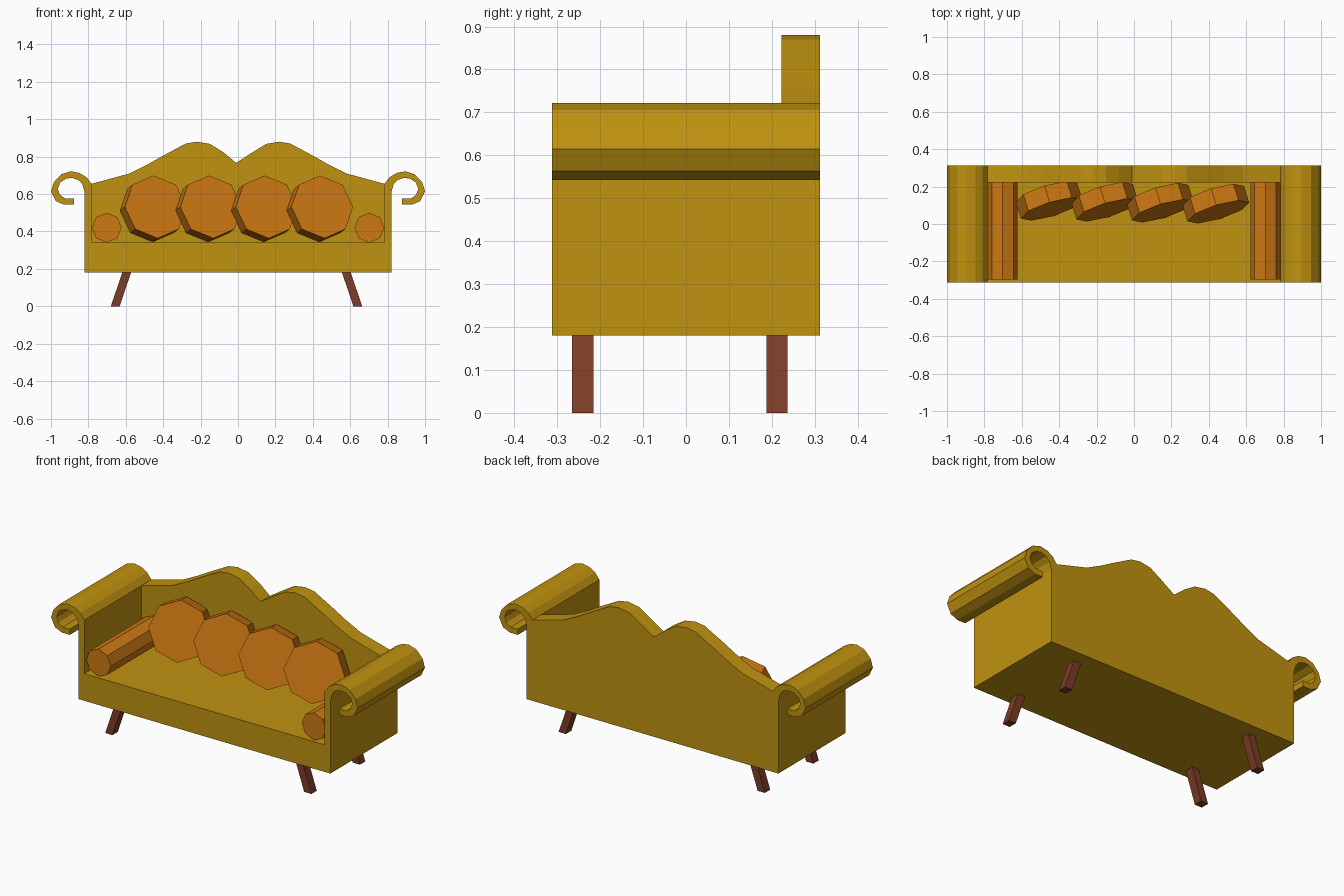
import bpy
import bmesh
from math import radians, pi
from mathutils import Matrix

if "Cube" in bpy.data.objects:
    bpy.data.objects.remove(bpy.data.objects["Cube"])


def material(name, rgb):
    m = bpy.data.materials.new(name)
    m.diffuse_color = (*rgb, 1)
    m.use_nodes = True
    m.node_tree.nodes["Principled BSDF"].inputs["Base Color"].default_value = m.diffuse_color
    return m


GOLD = material("gold_fabric", (0.53, 0.29, 0.005))
ORANGE = material("orange_fabric", (0.61, 0.19, 0.007))
WOOD = material("dark_wood", (0.20, 0.045, 0.02))


def finish(name, bm, mat):
    bmesh.ops.recalc_face_normals(bm, faces=bm.faces)
    me = bpy.data.meshes.new(name)
    bm.to_mesh(me)
    bm.free()
    me.materials.append(mat)
    ob = bpy.data.objects.new(name, me)
    bpy.context.collection.objects.link(ob)
    return ob


def extrude_profile(name, pts, y0, y1, mat):
    """Closed x/z outline pulled along y."""
    bm = bmesh.new()
    face = bm.faces.new([bm.verts.new((x, y0, z)) for x, z in pts])
    res = bmesh.ops.extrude_face_region(bm, geom=[face])
    verts = [v for v in res["geom"] if isinstance(v, bmesh.types.BMVert)]
    bmesh.ops.translate(bm, verts=verts, vec=(0, y1 - y0, 0))
    return finish(name, bm, mat)


def octagon_prism(name, radius, depth, matrix, mat):
    """Eight-sided prism whose axis runs along y, corner on top."""
    bm = bmesh.new()
    bmesh.ops.create_cone(bm, cap_ends=True, segments=8, radius1=radius,
                          radius2=radius, depth=depth,
                          matrix=matrix @ Matrix.Rotation(pi / 2, 4, 'X'))
    return finish(name, bm, mat)


FRONT, BACK, BACK_IN = -0.312, 0.312, 0.222

# seat base
extrude_profile("seat", [(-0.783, 0.18), (0.783, 0.18), (0.783, 0.34), (-0.783, 0.34)],
                FRONT, BACK_IN, GOLD)

# double-humped backrest
hump = [(0.783, 0.655), (0.58, 0.71), (0.48, 0.76), (0.41, 0.80), (0.28, 0.87),
        (0.22, 0.88), (0.15, 0.868), (0.08, 0.825)]
outline = ([(-0.783, 0.18), (0.783, 0.18)] + hump + [(-0.01, 0.767)]
           + [(-x, z) for x, z in reversed(hump)])
extrude_profile("backrest", outline, BACK_IN, BACK, GOLD)

# arms: upright panel curling outwards into a scroll
arm = [(0.783, 0.18), (0.783, 0.655), (0.81, 0.69), (0.848, 0.713), (0.895, 0.722),
       (0.945, 0.706), (0.985, 0.663), (1.0, 0.615), (0.975, 0.563), (0.93, 0.543),
       (0.878, 0.543), (0.878, 0.577), (0.925, 0.577), (0.952, 0.596), (0.964, 0.628),
       (0.951, 0.662), (0.92, 0.682), (0.89, 0.687), (0.855, 0.676), (0.832, 0.652),
       (0.82, 0.61), (0.82, 0.18)]
for side, s in (("left", -1), ("right", 1)):
    extrude_profile(side + "_arm", [(s * x, z) for x, z in arm], FRONT, BACK, GOLD)
    # bolster roll beside each arm
    octagon_prism(side + "_bolster", 0.08, 0.523,
                  Matrix.Translation((s * 0.702, -0.034, 0.42)), ORANGE)
    # splayed legs
    for end, y in (("front", -0.24), ("back", 0.212)):
        leg = [(x * s - 0.008, z) for x, z in
               [(0.625, 0), (0.672, 0), (0.611, 0.18), (0.564, 0.18)]]
        extrude_profile(f"{end}_{side}_leg", leg, y - 0.025, y + 0.025, WOOD)

# row of turned, leaning cushions
for i in range(4):
    place = (Matrix.Translation((-0.454 + 0.297 * i, 0.124 - 0.005 * i, 0.521))
             @ Matrix.Rotation(radians(17), 4, 'Z')
             @ Matrix.Rotation(radians(-13), 4, 'X'))
    octagon_prism(f"cushion_{i + 1}", 0.172, 0.095, place, ORANGE)
